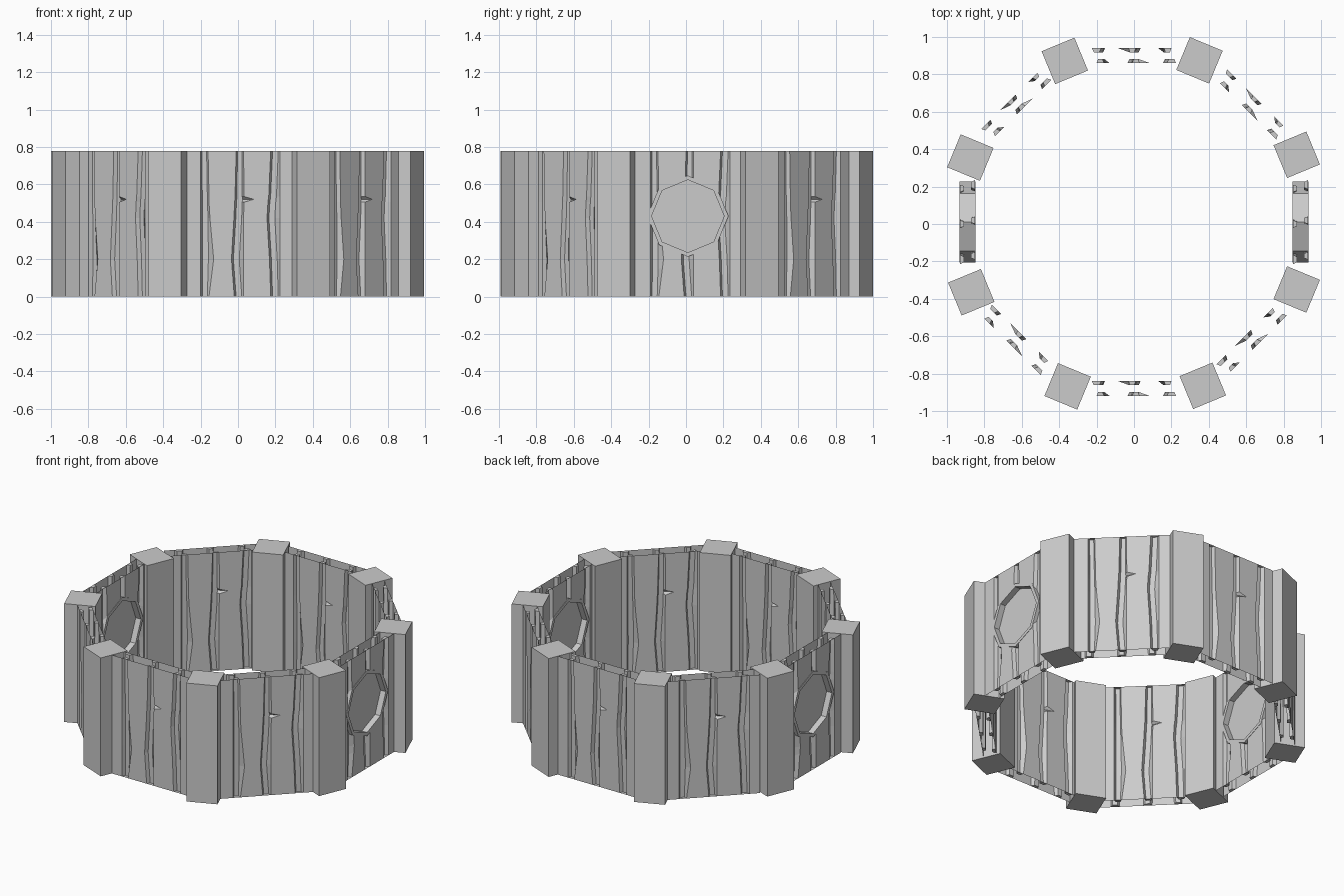
import bpy, bmesh, math
from mathutils import Vector, Matrix

if "Cube" in bpy.data.objects:
    bpy.data.objects.remove(bpy.data.objects["Cube"])

H = 0.778
R_OUT, R_IN = 0.93, 0.85
CENTRE = Vector((0, 0.01, 0))
WIN_Z, WIN_R, WIN_HOLE = 0.43, 0.217, 0.194


def finish(bm, name, matrix=Matrix()):
    me = bpy.data.meshes.new(name)
    bm.to_mesh(me)
    bm.free()
    ob = bpy.data.objects.new(name, me)
    bpy.context.collection.objects.link(ob)
    ob.matrix_world = matrix
    return ob


def wall_frame(k):
    # local x = along the wall, local y = outwards, local z = up
    a = k * math.pi / 4
    return Matrix.Translation(CENTRE) @ Matrix.Rotation(a - math.pi / 2, 4, 'Z')


# Groove edges between boards at each height: (z, l1, r1, l2, r2, l3, r3)
ROWS = [
    (0.00, -0.20, -0.155, -0.020, 0.030, 0.175, 0.225),
    (0.20, -0.20, -0.130, -0.035, 0.030, 0.168, 0.225),
    (0.42, -0.20, -0.150, -0.022, 0.030, 0.155, 0.225),
    (0.505, -0.20, -0.155, -0.018, 0.032, 0.160, 0.225),
    (0.52, -0.20, -0.155, -0.017, 0.085, 0.162, 0.225),
    (0.535, -0.20, -0.155, -0.016, 0.032, 0.164, 0.225),
    (H, -0.20, -0.160, -0.010, 0.030, 0.175, 0.225),
]


def board_sheet(name, k, radius, side, window):
    # side +1: outer face, -1: inner face; grooves sink into the cavity
    bm = bmesh.new()
    grid = []
    for z, *edges in ROWS:
        pts = [(-0.29, 0)]
        for i in range(0, 6, 2):
            l, r = edges[i:i + 2]
            base = min(r, l + 0.052)
            w = base - l
            pts += [(l, 0), (l + 0.2 * w, 0.022), (l + 0.8 * w, 0.022), (r, 0)]
        pts.append((0.29, 0))
        grid.append([bm.verts.new((-side * x, side * (radius * side - d), z))
                     for x, d in pts])
    for lo, hi in zip(grid, grid[1:]):
        for j in range(len(lo) - 1):
            bm.faces.new((lo[j], lo[j + 1], hi[j + 1], hi[j]))
    # stops closing the grooves at top and bottom
    for row in (grid[0], grid[-1]):
        for j in (1, 5, 9):
            bm.faces.new(row[j:j + 4])
    # octagonal opening
    if window:
        ap = WIN_R * math.cos(math.pi / 8)
        dirs = [Vector((math.cos(a), 0, math.sin(a)))
                for a in [(i + 0.5) * math.pi / 4 for i in range(8)]]
        c = Vector((0, 0, WIN_Z))
        for d in dirs:
            bmesh.ops.bisect_plane(bm, geom=bm.verts[:] + bm.edges[:] + bm.faces[:],
                                   plane_co=c + d * ap, plane_no=d)
        inside = [f for f in bm.faces
                  if all((f.calc_center_median() - c).dot(d) < ap for d in dirs)]
        bmesh.ops.delete(bm, geom=inside, context='FACES')
    bmesh.ops.recalc_face_normals(bm, faces=bm.faces[:])
    ref = max(bm.faces, key=lambda f: f.calc_area())
    if ref.normal.y * side < 0:
        bmesh.ops.reverse_faces(bm, faces=bm.faces[:])
    finish(bm, name, wall_frame(k))


def octagon_window(name, k):
    # tube through the wall with a recessed pane half way
    bm = bmesh.new()

    def ring(r, y):
        return [bm.verts.new((r * math.cos(i * math.pi / 4), y,
                              WIN_Z + r * math.sin(i * math.pi / 4))) for i in range(8)]
    y0, y1 = R_IN - 0.002, R_OUT + 0.002
    mid = (y0 + y1) / 2
    front = [ring(WIN_R, y1), ring(WIN_HOLE, y1), ring(WIN_HOLE, mid + 0.004)]
    back = [ring(WIN_HOLE, mid - 0.004), ring(WIN_HOLE, y0), ring(WIN_R, y0)]
    for loops in (front, back, [back[2], front[0]]):
        for a, b in zip(loops, loops[1:]):
            for i in range(8):
                j = (i + 1) % 8
                bm.faces.new((a[i], a[j], b[j], b[i]))
    bm.faces.new(front[2])
    bm.faces.new(back[0])
    bmesh.ops.recalc_face_normals(bm, faces=bm.faces[:])
    finish(bm, name, wall_frame(k))


# Eight double-skinned walls, windows on the left and right ones
for k in range(8):
    win = k in (0, 4)
    board_sheet(f"wall_outer_{k}", k, R_OUT, 1, win)
    board_sheet(f"wall_inner_{k}", k, R_IN, -1, win)
    if win:
        octagon_window(f"window_{k}", k)

# Corner posts turned to face outwards
POSTS = [(0.87, 0.37), (0.35, 0.875), (-0.37, 0.872), (-0.875, 0.355),
         (-0.87, -0.365), (-0.355, -0.868), (0.368, -0.865), (0.87, -0.35)]
for i, (x, y) in enumerate(POSTS):
    bm = bmesh.new()
    bmesh.ops.create_cube(bm, size=1, matrix=Matrix.Diagonal((0.19, 0.19, H, 1)))
    finish(bm, f"corner_post_{i}", Matrix.Translation((x, y, H / 2))
           @ Matrix.Rotation((i + 0.5) * math.pi / 4, 4, 'Z'))
